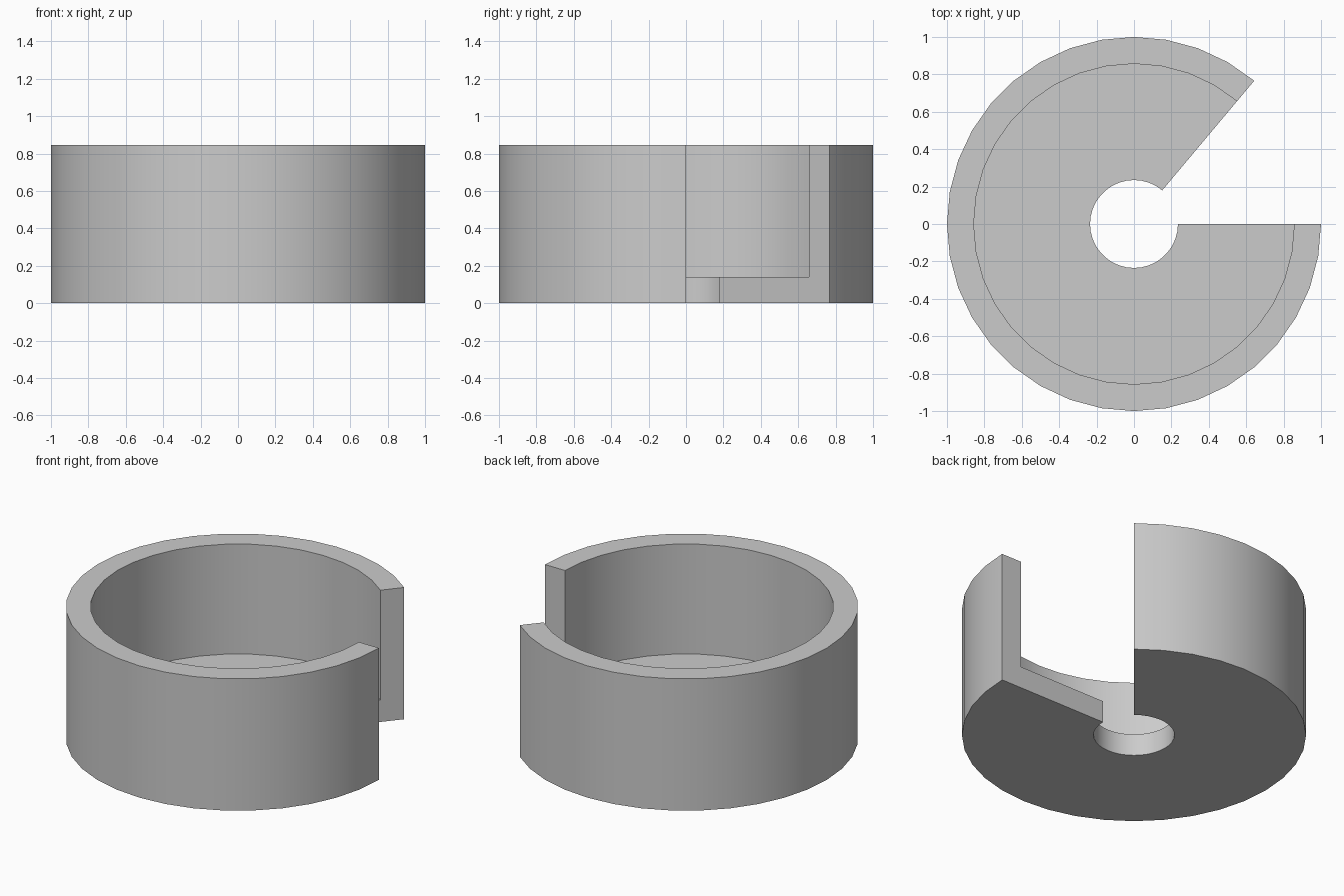
import bpy
import bmesh
import math
from mathutils import Vector

cube = bpy.data.objects.get("Cube")
if cube:
    bpy.data.objects.remove(cube, do_unlink=True)

# Dimensions
OUTER, INNER, HOLE = 1.0, 0.857, 0.235
HEIGHT, FLOOR = 0.845, 0.14
START, STEPS = math.radians(50), 31

# Single grey material
grey = bpy.data.materials.new("plain_grey")
grey.use_nodes = True
colour = (0.6, 0.6, 0.6, 1)
grey.diffuse_color = colour
grey.node_tree.nodes["Principled BSDF"].inputs["Base Color"].default_value = colour

# L-shaped section: floor with a centre hole, and the outer wall
section = [(HOLE, 0), (OUTER, 0), (OUTER, HEIGHT),
           (INNER, HEIGHT), (INNER, FLOOR), (HOLE, FLOOR)]

bm = bmesh.new()
verts = [bm.verts.new((r * math.cos(START), r * math.sin(START), z))
         for r, z in section]
start_face = bm.faces.new(verts)

# Sweep the section round to the +x axis, leaving an open wedge
edges = list(start_face.edges)
result = bmesh.ops.spin(bm, geom=edges, cent=Vector(), axis=(0, 0, 1),
                        angle=math.tau - START, steps=STEPS)
end_edges = [g for g in result["geom_last"] if isinstance(g, bmesh.types.BMEdge)]
bmesh.ops.contextual_create(bm, geom=end_edges)
bmesh.ops.recalc_face_normals(bm, faces=bm.faces[:])

mesh = bpy.data.meshes.new("open_cup")
bm.to_mesh(mesh)
bm.free()
mesh.materials.append(grey)
cup = bpy.data.objects.new("open_cup", mesh)
bpy.context.collection.objects.link(cup)

# Smooth curved walls with crisp rims and cut faces
bpy.ops.object.select_all(action="DESELECT")
cup.select_set(True)
bpy.context.view_layer.objects.active = cup
bpy.ops.object.shade_smooth_by_angle(angle=math.radians(30))
